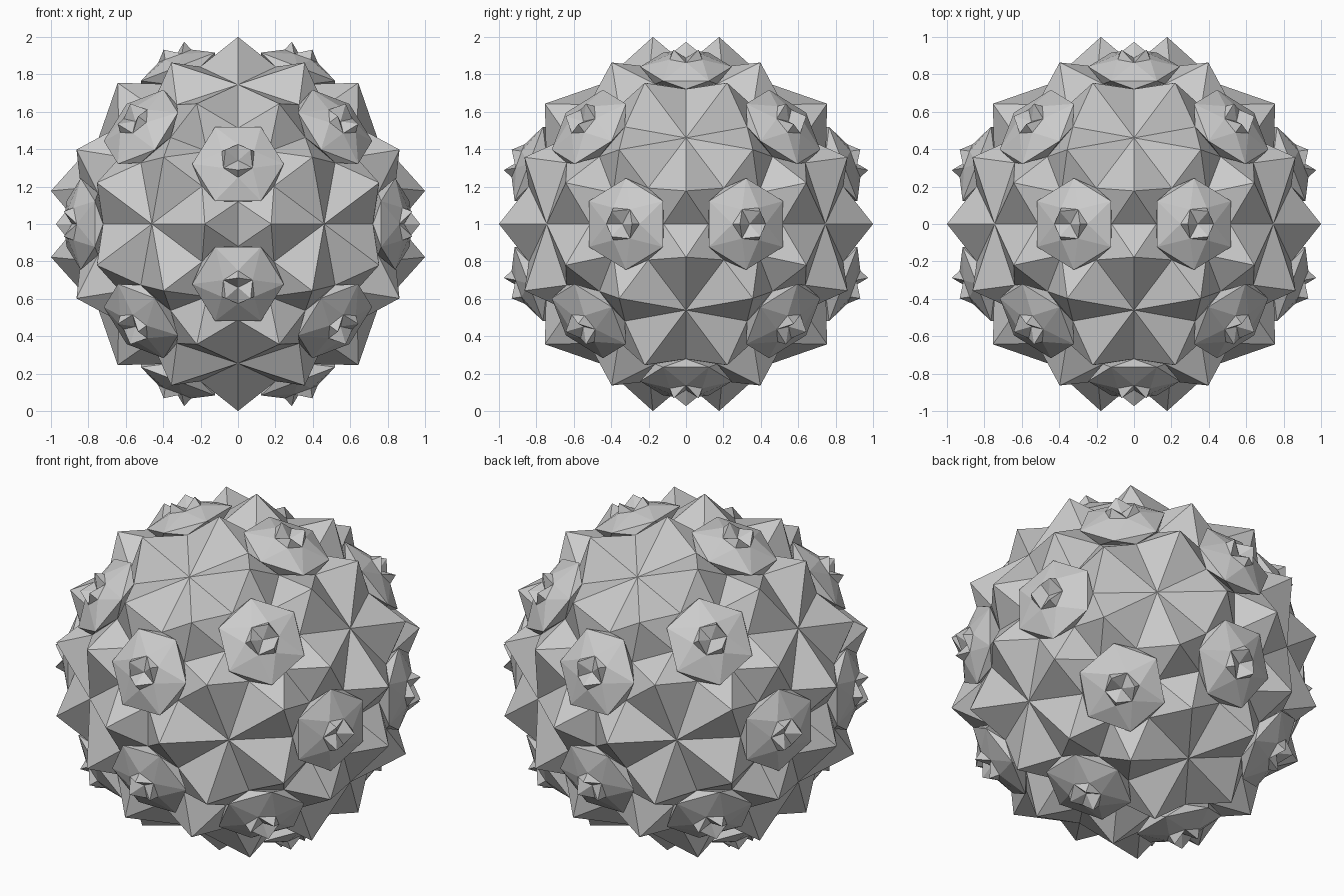
import bpy, bmesh
from math import sqrt, cos, sin, radians
from mathutils import Vector, Matrix

if "Cube" in bpy.data.objects:
    bpy.data.objects.remove(bpy.data.objects["Cube"])

PHI = (1 + sqrt(5)) / 2
ax2 = Vector((0, 0, 1))                          # two-fold axis
ax5 = Vector((0, 1, PHI)).normalized()           # five-fold axis
ax3 = Vector((1 / PHI, 0, PHI)).normalized()     # three-fold axis

# full icosahedral symmetry group (120 rotations and reflections)
gens = [Matrix.Rotation(radians(72), 3, ax5),
        Matrix.Rotation(radians(120), 3, ax3),
        Matrix.Diagonal((-1, 1, 1))]


def key(m):
    return tuple(round(v, 3) + 0.0 for row in m for v in row)


group = {key(Matrix.Identity(3)): Matrix.Identity(3)}
todo = list(group.values())
while todo:
    m = todo.pop()
    for g in gens:
        n = g @ m
        if key(n) not in group:
            group[key(n)] = n
            todo.append(n)

# polar coordinates around the three-fold axis: height, radius, azimuth
e0 = (ax2 - ax3 * ax2.dot(ax3)).normalized()
e1 = ax5 - ax3 * ax5.dot(ax3)
e1 = (e1 - e0 * e1.dot(e0)).normalized()


def bump(h, r, deg):
    a = radians(deg)
    return ax3 * h + (e0 * cos(a) + e1 * sin(a)) * r


# points in one symmetry wedge
pit = ax5 * 0.876                     # centre of the ten-rayed dimple
peak = Vector((0, 0.177, 1))          # peak on the dimple rim
valley = bump(0.857, 0.222, 60)       # low rim point beside a bump
dip = bump(0.838, 0.192, 0)           # low point between two bumps
saddle = ax2 * dip.z
rim = bump(0.90, 0.245, 30)           # corner of the hexagonal bump
rim_a = bump(0.90, 0.245 * cos(radians(30)), 0)
rim_b = bump(0.90, 0.245 * cos(radians(30)), 60)
foot = bump(0.96, 0.10, 0)            # base of a small spike
notch = bump(0.958, 0.09, 60)         # gap between small spikes
spike = bump(1.0125, 0.078, 0)
cup = ax3 * 0.95                      # hollow between the spikes

wedge = [(pit, peak, valley), (peak, dip, valley), (peak, saddle, dip),
         (valley, dip, rim), (valley, rim, rim_b), (dip, rim_a, rim),
         (rim, rim_a, foot), (rim, foot, notch), (rim, notch, rim_b),
         (foot, spike, notch), (spike, cup, notch)]

# repeat the wedge over the whole ball
bm = bmesh.new()
for m in group.values():
    for tri in wedge:
        bm.faces.new([bm.verts.new(m @ p + Vector((0, 0, 1))) for p in tri])
bmesh.ops.remove_doubles(bm, verts=bm.verts, dist=0.0005)
bmesh.ops.recalc_face_normals(bm, faces=bm.faces)
# merge the coplanar halves along the mirror planes
bmesh.ops.dissolve_limit(bm, angle_limit=radians(0.5), verts=bm.verts, edges=bm.edges)

mesh = bpy.data.meshes.new("spiked_ball")
bm.to_mesh(mesh)
bm.free()
bpy.context.collection.objects.link(bpy.data.objects.new("spiked_ball", mesh))
